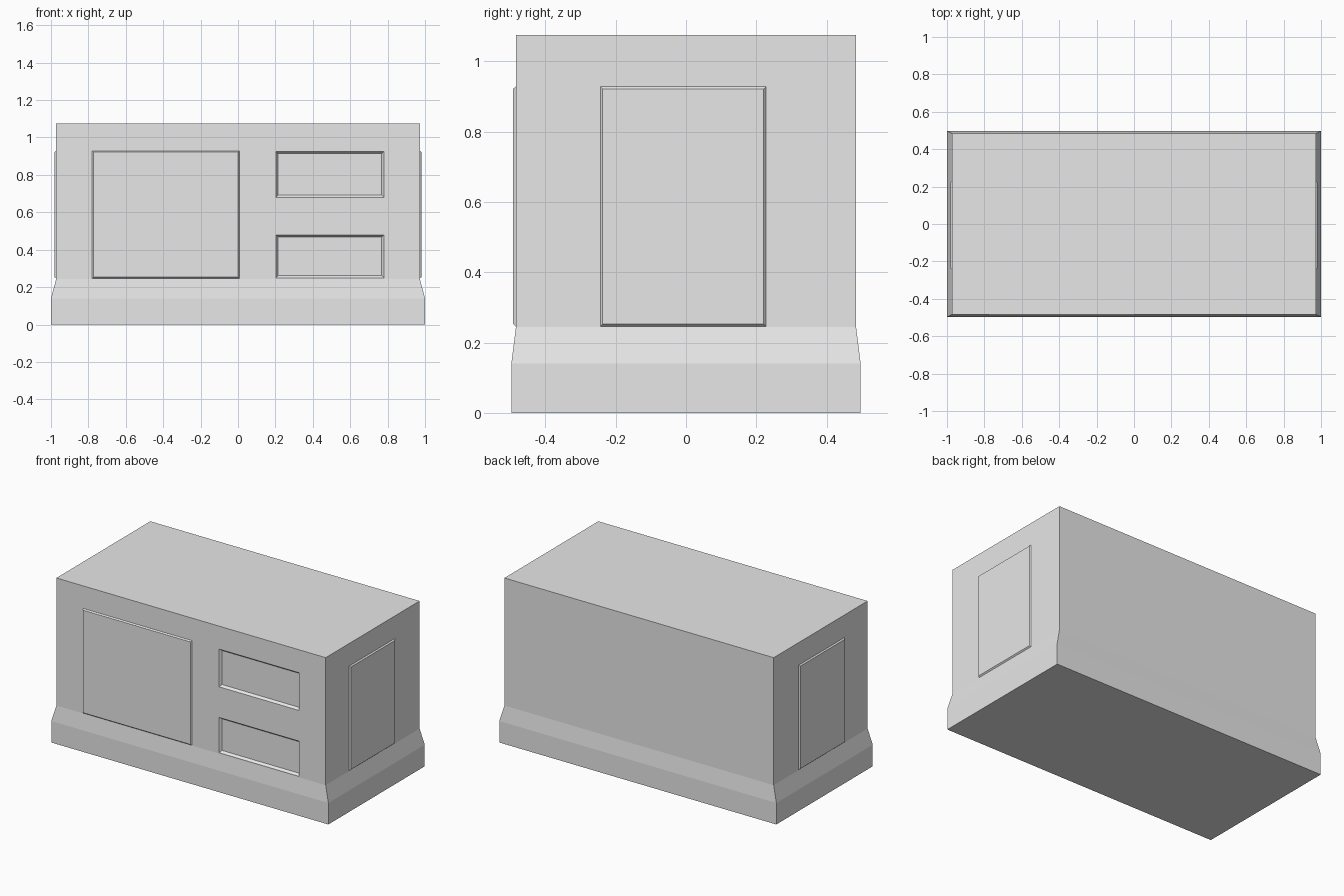
import bpy
import bmesh
from mathutils import Vector

default = bpy.data.objects.get("Cube")
if default:
    bpy.data.objects.remove(default, do_unlink=True)

grey = bpy.data.materials.new("light_grey")
grey.use_nodes = True
colour = (0.8, 0.8, 0.8, 1)
grey.diffuse_color = colour
grey.node_tree.nodes["Principled BSDF"].inputs["Base Color"].default_value = colour

X, Y, Z = (Vector(v) for v in ((1, 0, 0), (0, 1, 0), (0, 0, 1)))


def loft(name, origin, u, v, levels):
    """Stack rectangles (u0, u1, v0, v1, distance) along the normal of u and v."""
    bm = bmesh.new()
    n = u.cross(v)
    rings = []
    for u0, u1, v0, v1, d in levels:
        corners = ((u0, v0), (u1, v0), (u1, v1), (u0, v1))
        rings.append([bm.verts.new(origin + u * a + v * b + n * d) for a, b in corners])
    bm.faces.new(rings[0][::-1])
    bm.faces.new(rings[-1])
    for low, high in zip(rings, rings[1:]):
        for i in range(4):
            j = (i + 1) % 4
            bm.faces.new((low[i], low[j], high[j], high[i]))
    bmesh.ops.recalc_face_normals(bm, faces=bm.faces)
    mesh = bpy.data.meshes.new(name)
    bm.to_mesh(mesh)
    bm.free()
    mesh.materials.append(grey)
    obj = bpy.data.objects.new(name, mesh)
    bpy.context.collection.objects.link(obj)
    return obj


def panel(name, origin, u, v, u0, u1, v0, v1, height=0.008, taper=0.007):
    """Raised plate with chamfered edges, sunk slightly into the wall."""
    t = taper
    return loft(name, origin, u, v, [
        (u0, u1, v0, v1, -0.01), (u0, u1, v0, v1, 0),
        (u0 + t, u1 - t, v0 + t, v1 - t, height)])


# Body with a flared plinth
hx, hy = 0.972, 0.484
body = loft("body", Vector(), X, Y, [
    (-1, 1, -0.497, 0.497, 0), (-1, 1, -0.497, 0.497, 0.14),
    (-hx, hx, -hy, hy, 0.244), (-hx, hx, -hy, hy, 1.076)])

# Sunken window recesses with sloping edges
front = Vector((0, -hy, 0))
for z0, z1 in ((0.25, 0.48), (0.68, 0.926)):
    u0, u1, t, depth = 0.202, 0.78, 0.012, 0.015
    cutter = loft("recess_cutter", front, X, Z, [
        (u0 + t, u1 - t, z0 + t, z1 - t, -depth),
        (u0, u1, z0, z1, 0), (u0, u1, z0, z1, 0.05)])
    cutter.hide_render = True
    cut = body.modifiers.new("window_recess", "BOOLEAN")
    cut.operation = "DIFFERENCE"
    cut.solver = "EXACT"
    cut.object = cutter
    bpy.context.view_layer.objects.active = body
    bpy.ops.object.modifier_apply(modifier=cut.name)
    bpy.data.objects.remove(cutter, do_unlink=True)

# Large front panel and one door on each end
panel("front_panel", front, X, Z, -0.78, 0.008, 0.246, 0.929)
panel("left_door", X * hx, Y, Z, -0.244, 0.228, 0.246, 0.929)
panel("right_door", X * -hx, -Y, Z, -0.228, 0.244, 0.246, 0.929)
